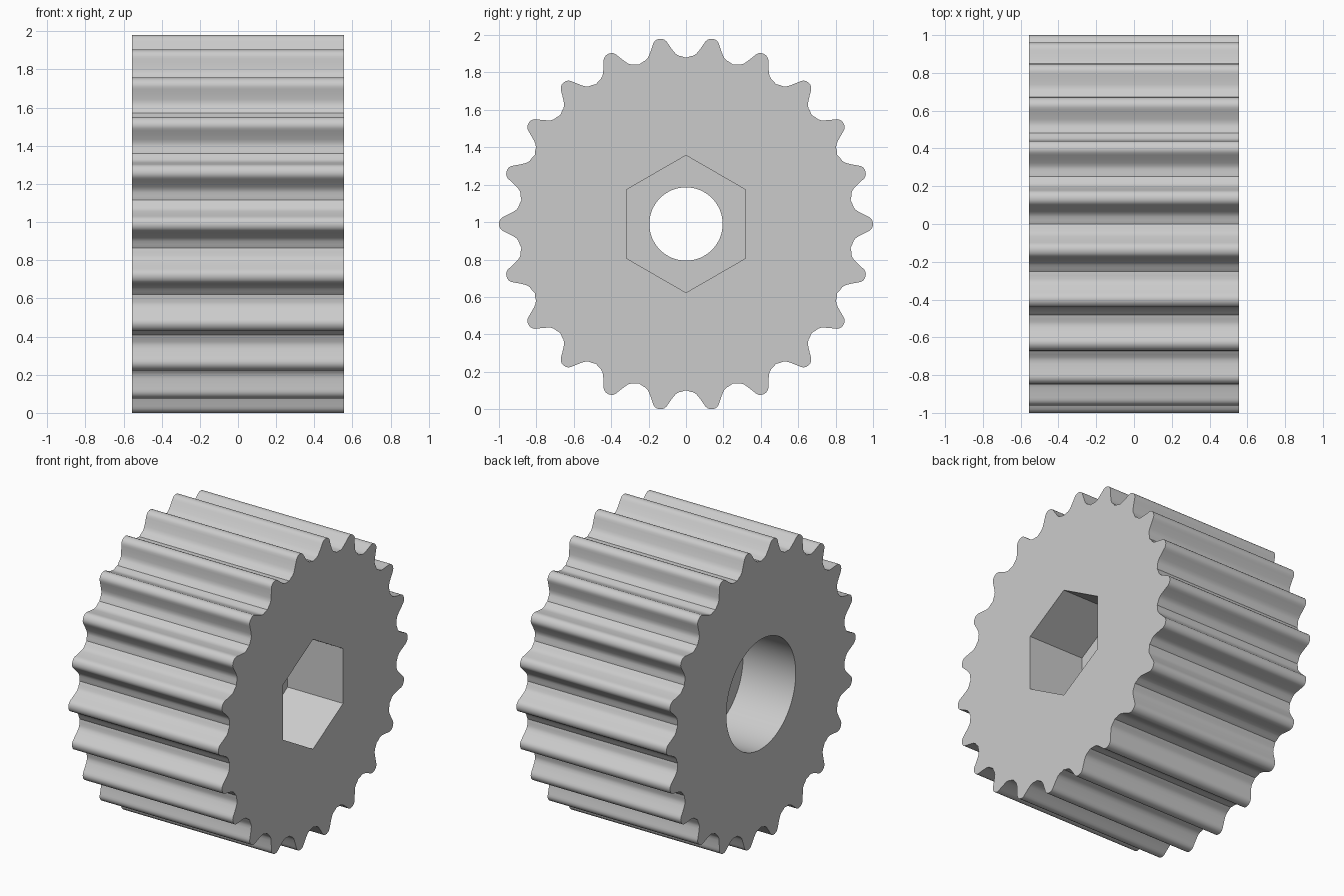
import bpy, bmesh
from math import sin, cos, pi, tau

cube = bpy.data.objects.get("Cube")
if cube:
    bpy.data.objects.remove(cube, do_unlink=True)

TEETH = 22
HALF = 0.555          # half the gear width along x
CENTER_Z = 0.99

grey = bpy.data.materials.new("plain grey")
grey.use_nodes = True
grey.diffuse_color = (0.6, 0.6, 0.6, 1)
grey.node_tree.nodes["Principled BSDF"].inputs["Base Color"].default_value = grey.diffuse_color


def prism(name, outline, x0, x1):
    """Extrude a closed y-z outline along x."""
    bm = bmesh.new()
    face = bm.faces.new([bm.verts.new((x0, y, z + CENTER_Z)) for y, z in outline])
    ext = bmesh.ops.extrude_face_region(bm, geom=[face])
    moved = [v for v in ext["geom"] if isinstance(v, bmesh.types.BMVert)]
    bmesh.ops.translate(bm, verts=moved, vec=(x1 - x0, 0, 0))
    bmesh.ops.recalc_face_normals(bm, faces=bm.faces)
    mesh = bpy.data.meshes.new(name)
    bm.to_mesh(mesh)
    bm.free()
    mesh.materials.append(grey)
    obj = bpy.data.objects.new(name, mesh)
    bpy.context.collection.objects.link(obj)
    return obj


def polygon(radius, sides):
    return [(radius * sin(tau * i / sides), radius * cos(tau * i / sides))
            for i in range(sides)]


# Half tooth: (sideways offset, distance from the axis), tip to root
half_tooth = [(0, 1.0), (.014, .998), (.026, .992), (.035, .982), (.041, .97),
              (.052, .948), (.066, .922), (.076, .907), (.09, .896), (.107, .89)]
tooth = [(-s, r) for s, r in reversed(half_tooth[1:])] + half_tooth
root = (0.889 * sin(pi / TEETH), 0.889 * cos(pi / TEETH))
tooth.append(root)

# Toothed body
outline = []
for i in range(TEETH):
    a = tau * i / TEETH
    outline += [(r * cos(a) - s * sin(a), r * sin(a) + s * cos(a)) for s, r in tooth]
gear = prism("toothed_gear", outline, -HALF, HALF)

# Hexagonal pocket, round counterbore and the through hole joining them
cutters = [
    prism("hex_pocket_cutter", polygon(0.367, 6), HALF - 0.41, HALF + 0.1),
    prism("round_bore_cutter", polygon(0.367, 96), -HALF - 0.1, -HALF + 0.39),
    prism("through_hole_cutter", polygon(0.196, 64), -HALF - 0.2, HALF + 0.2),
]
for cutter in cutters:
    cutter.hide_render = True
    mod = gear.modifiers.new(cutter.name, "BOOLEAN")
    mod.operation = "DIFFERENCE"
    mod.solver = "EXACT"
    mod.object = cutter

bpy.ops.object.select_all(action="DESELECT")
gear.select_set(True)
bpy.context.view_layer.objects.active = gear
for mod in list(gear.modifiers):
    bpy.ops.object.modifier_apply(modifier=mod.name)
for cutter in cutters:
    bpy.data.objects.remove(cutter, do_unlink=True)
bpy.ops.object.shade_smooth_by_angle(angle=pi / 5)
